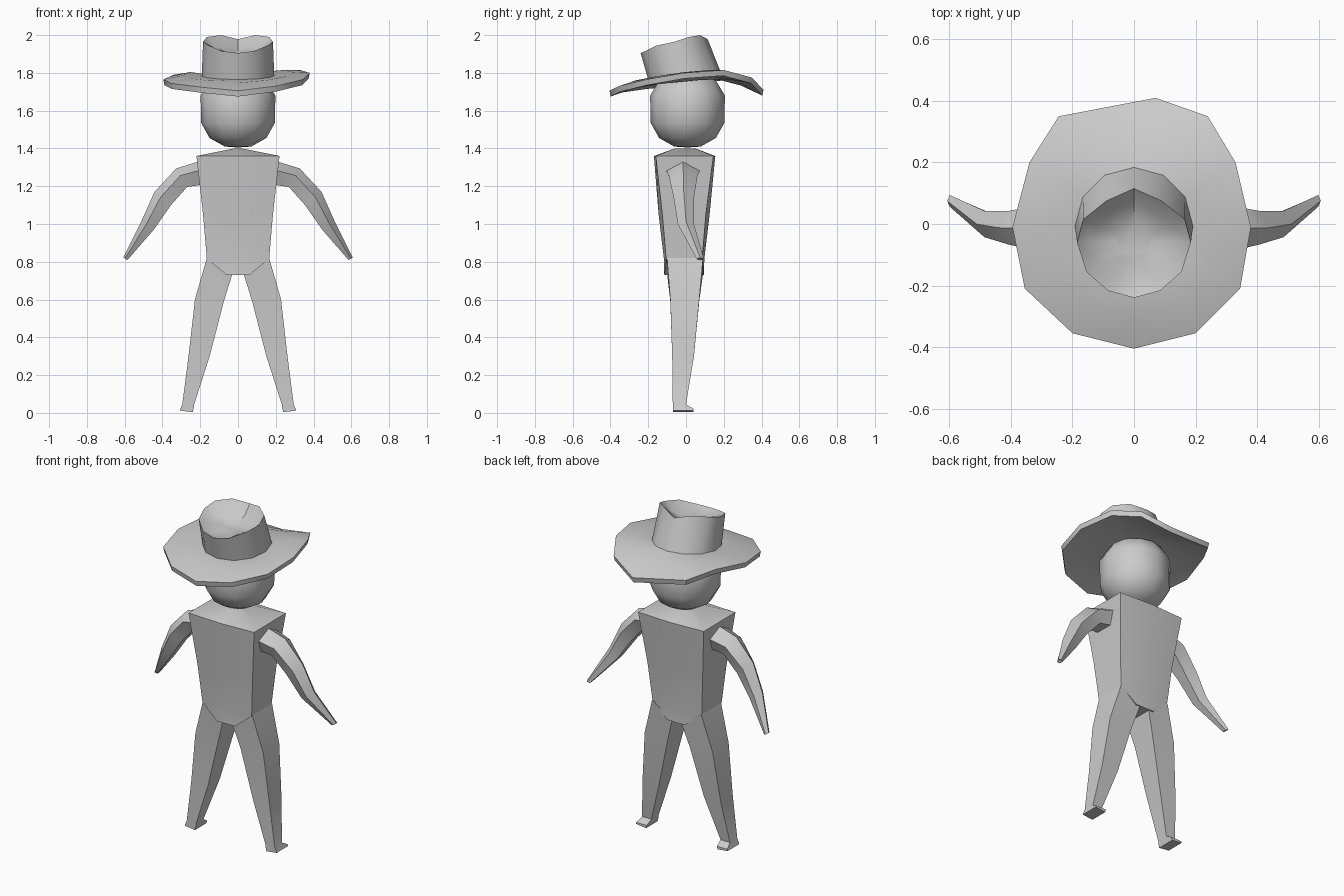
import bpy, bmesh, math
from mathutils import Vector

if "Cube" in bpy.data.objects:
    bpy.data.objects.remove(bpy.data.objects["Cube"])

grey = bpy.data.materials.new("light_grey")
grey.diffuse_color = (0.6, 0.6, 0.6, 1)
grey.use_nodes = True
grey.node_tree.nodes["Principled BSDF"].inputs["Base Color"].default_value = grey.diffuse_color


def loft(name, rings, angle=30, cap=True):
    """Skin a list of equal-length point rings, capping both ends."""
    bm = bmesh.new()
    vs = [[bm.verts.new(p) for p in ring] for ring in rings]
    n = len(vs[0])
    for a, b in zip(vs, vs[1:]):
        for i in range(n):
            j = (i + 1) % n
            bm.faces.new((a[i], a[j], b[j], b[i]))
    if cap:
        bm.faces.new(vs[0])
        bm.faces.new(vs[-1])
    bmesh.ops.remove_doubles(bm, verts=bm.verts, dist=0.0005)
    bmesh.ops.recalc_face_normals(bm, faces=bm.faces)
    me = bpy.data.meshes.new(name)
    bm.to_mesh(me)
    bm.free()
    me.materials.append(grey)
    ob = bpy.data.objects.new(name, me)
    bpy.context.collection.objects.link(ob)
    bpy.ops.object.select_all(action='DESELECT')
    ob.select_set(True)
    bpy.context.view_layer.objects.active = ob
    bpy.ops.object.shade_smooth_by_angle(angle=math.radians(angle))
    return ob


def circle(rx, ry, z, n=12, cy=0.0):
    return [(rx * math.cos(2 * math.pi * i / n),
             cy + ry * math.sin(2 * math.pi * i / n), z) for i in range(n)]


def box_ring(x, y0, y1, z, bow=0.0):
    """Rectangle with a middle point on front and back, pushed out by bow."""
    return [(-x, y0, z), (0, y0 - bow, z), (x, y0, z),
            (x, y1, z), (0, y1 + bow, z), (-x, y1, z)]


# Torso: tapered box with a low ridge at the neck and a pointed crotch
loft("torso", [box_ring(0.06, -0.115, 0.095, 0.73),
               box_ring(0.165, -0.105, 0.085, 0.815, 0.012),
               box_ring(0.185, -0.125, 0.105, 1.05, 0.02),
               box_ring(0.22, -0.16, 0.145, 1.36, 0.01),
               box_ring(0.02, -0.06, 0.05, 1.40)], 35)

# Head: smooth low-poly ball
profile = [(0, 1.405), (0.07, 1.41), (0.15, 1.455), (0.195, 1.535),
           (0.198, 1.68), (0.15, 1.76), (0.07, 1.80), (0, 1.805)]
loft("head", [circle(r, r, z, cy=0.008) for r, z in profile], 60, cap=False)

# Legs: inner x, outer x, inner z, outer z, front y, back y
leg = [(0.03, 0.165, 0.735, 0.82, -0.10, 0.09),
       (0.075, 0.228, 0.59, 0.60, -0.083, 0.07),
       (0.15, 0.262, 0.30, 0.30, -0.073, 0.042),
       (0.232, 0.295, 0.045, 0.045, -0.07, 0.0),
       (0.235, 0.305, 0.022, 0.022, -0.07, 0.04),
       (0.24, 0.308, 0.004, 0.012, -0.07, 0.04)]
# Arms: centre x, y, z, half thickness, half depth, tilt in degrees
arm = [(0.19, -0.015, 1.265, 0.07, 0.095, 5),
       (0.295, -0.015, 1.24, 0.063, 0.08, 30),
       (0.395, -0.012, 1.13, 0.062, 0.057, 50),
       (0.475, 0.0, 0.99, 0.044, 0.045, 57),
       (0.595, 0.075, 0.815, 0.014, 0.02, 62)]
for side, s in (("left", -1), ("right", 1)):
    loft("leg_" + side, [[(s * a, f, za), (s * b, f, zb), (s * b, k, zb), (s * a, k, za)]
                         for a, b, za, zb, f, k in leg], 25)
    rings = []
    for x, y, z, r, d, t in arm:
        t = math.radians(t)
        ring = []
        for i in range(5):
            a = 2 * math.pi * i / 5
            u = r * math.cos(a)
            ring.append((s * (x + u * math.sin(t)), y + d * math.sin(a), z + u * math.cos(t)))
        rings.append(ring)
    loft("arm_" + side, rings, 35)

# Hat brim: irregular wavy rim, counter-clockwise from the +x side
rim = [(0.38, -0.01, 1.80), (0.33, 0.20, 1.815), (0.24, 0.35, 1.775), (0.07, 0.41, 1.71),
       (-0.09, 0.383, 1.72), (-0.245, 0.35, 1.755), (-0.34, 0.20, 1.79), (-0.395, -0.01, 1.765),
       (-0.355, -0.21, 1.745), (-0.20, -0.355, 1.725), (0, -0.405, 1.705), (0.20, -0.355, 1.73),
       (0.345, -0.21, 1.765)]
# the thirteenth point is merged out by skipping the extra back vertex
rim = [p for p in rim if p[0] != -0.09]


def base(r, dz):
    """Crown foot ring, tilted slightly up toward the back."""
    return [(x, y, 1.785 + dz + 0.1 * y) for x, y, _ in circle(r, r, 0, cy=-0.008)]


def mid(a, b, t):
    return [Vector(p).lerp(Vector(q), t) for p, q in zip(a, b)]


low = [(x * 0.985, y * 0.985, z - 0.03) for x, y, z in rim]
foot = base(0.192, 0)
top_mid = [v + Vector((0, 0, 0.012)) for v in mid(rim, foot, 0.5)]
low_mid = [v + Vector((0, 0, 0.008)) for v in mid(low, base(0.18, -0.03), 0.5)]

# Crown: slanted lip, higher at the back, with a pinched hollow top
lip = [(0.185, -0.06, 1.965), (0.165, 0.015, 1.99), (0.09, 0.075, 2.0), (0, 0.115, 1.978)]
lip += [(-x, y, z) for x, y, z in lip[2::-1]]
front = [(0.155, -0.155, 1.945), (0.085, -0.217, 1.915), (0, -0.24, 1.905)]
lip += [(-x, y, z) for x, y, z in front[:2]] + [front[2], front[1], front[0]]
inner = [(x * 0.72, -0.06 + (y + 0.06) * 0.72, z - 0.02 - 0.03 * (y > -0.1)) for x, y, z in lip]
floor = [(x * 0.3, -0.06 + (y + 0.06) * 0.3, 1.895 + 0.06 * abs(x)) for x, y, z in lip]

loft("hat", [base(0.18, -0.03), low_mid, low, rim, top_mid, foot, lip, inner, floor], 38)
